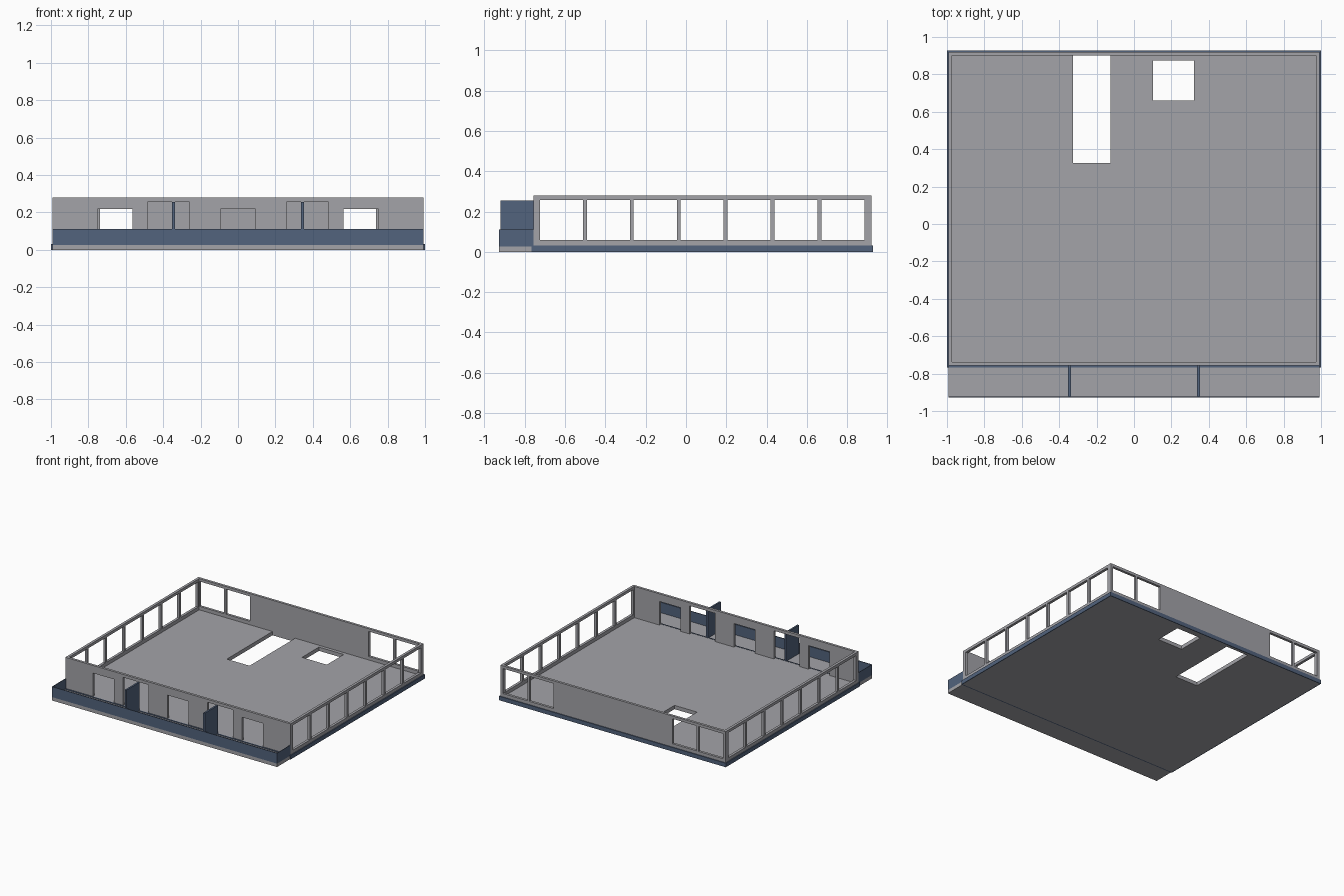
import bpy, bmesh

if "Cube" in bpy.data.objects:
    bpy.data.objects.remove(bpy.data.objects["Cube"])


def material(name, rgb):
    m = bpy.data.materials.new(name)
    m.diffuse_color = (*rgb, 1)
    m.use_nodes = True
    m.node_tree.nodes["Principled BSDF"].inputs["Base Color"].default_value = m.diffuse_color
    return m


GREY = material("concrete_grey", (0.37, 0.37, 0.395))
BLUE = material("slate_blue", (0.085, 0.125, 0.205))


def panel(name, normal, rect, w0, w1, mat, holes=()):
    """Flat slab spanning rect (u0, u1, v0, v1) with rectangular holes, thick from w0 to w1."""
    place = {'X': lambda u, v, w: (w, u, v),
             'Y': lambda u, v, w: (u, w, v),
             'Z': lambda u, v, w: (u, v, w)}[normal]
    rects = [rect, *holes]
    us = sorted({u for r in rects for u in r[:2]})
    vs = sorted({v for r in rects for v in r[2:]})
    bm = bmesh.new()
    grid = [[bm.verts.new(place(u, v, w0)) for v in vs] for u in us]
    for i in range(len(us) - 1):
        for j in range(len(vs) - 1):
            cu, cv = (us[i] + us[i + 1]) / 2, (vs[j] + vs[j + 1]) / 2
            if not any(a < cu < b and c < cv < d for a, b, c, d in holes):
                bm.faces.new((grid[i][j], grid[i + 1][j], grid[i + 1][j + 1], grid[i][j + 1]))
    bmesh.ops.delete(bm, geom=[v for v in bm.verts if not v.link_faces], context='VERTS')
    ext = bmesh.ops.extrude_face_region(bm, geom=bm.faces[:], use_keep_orig=True)
    moved = [g for g in ext["geom"] if isinstance(g, bmesh.types.BMVert)]
    bmesh.ops.translate(bm, verts=moved, vec=place(0, 0, w1 - w0))
    bmesh.ops.recalc_face_normals(bm, faces=bm.faces[:])
    me = bpy.data.meshes.new(name)
    bm.to_mesh(me)
    bm.free()
    me.materials.append(mat)
    ob = bpy.data.objects.new(name, me)
    bpy.context.collection.objects.link(ob)
    return ob


# Main dimensions
X, XI = 0.993, 0.972            # wall outer and inner half width
YF, YB = -0.757, 0.92           # front and back wall outer faces
YFI, YBI = -0.737, 0.90         # inner faces
FLOOR, TOP = 0.03, 0.279        # floor level, wall top
SILL, HEAD = 0.058, 0.257       # window opening heights
PITCH, WIN = 0.2327, 0.214      # window spacing and width
EDGE = -0.927                   # balcony front edge

# Floor slab with stair and shaft openings, and its blue edge band
panel("floor_slab", 'Z', (-X, X, YF, YB), 0.0, FLOOR, GREY,
      [(-0.326, -0.126, 0.325, YBI), (0.102, 0.321, 0.66, 0.874)])
panel("slab_edge_band", 'Z', (-1, 1, -0.766, 0.927), 0.0, 0.032, BLUE,
      [(-X, X, YF, YB)])

# Side walls: seven windows each
side_windows = [(-0.725 + i * PITCH, -0.725 + i * PITCH + WIN, SILL, HEAD) for i in range(7)]
for name, s in (("left_wall", -1), ("right_wall", 1)):
    panel(name, 'X', (YFI, YBI, FLOOR, TOP), s * XI, s * X, GREY, side_windows)

# Back wall: two windows at each end
back_windows = []
for i in range(2):
    a = 0.523 + i * PITCH
    back_windows += [(a, a + WIN, SILL, HEAD), (-a - WIN, -a, SILL, HEAD)]
panel("back_wall", 'Y', (-X, X, FLOOR, TOP), YBI, YB, GREY, back_windows)

# Front wall: five doorways, the pair behind the dividers being taller
doors = [(-0.0935, 0.0935, FLOOR, 0.218)]
for a, b, h in ((0.259, 0.484, 0.255), (0.564, 0.751, 0.218)):
    doors += [(a, b, FLOOR, h), (-b, -a, FLOOR, h)]
panel("front_wall", 'Y', (-X, X, FLOOR, TOP), YF, YFI, GREY, doors)

# Balcony floor, parapet and dividers
panel("balcony_floor", 'Z', (-X, X, EDGE, -0.766), 0.0, 0.027, GREY)
panel("balcony_front_parapet", 'Y', (-X, X, 0.027, 0.11), EDGE, EDGE + 0.006, BLUE)
for name, s in (("left", -1), ("right", 1)):
    panel(name + "_balcony_end_parapet", 'X', (EDGE + 0.006, YF, 0.027, 0.11),
          s * (X - 0.004), s * X, BLUE)
    panel(name + "_balcony_divider", 'X', (EDGE + 0.006, YF, 0.027, 0.255),
          s * 0.338, s * 0.352, BLUE)
